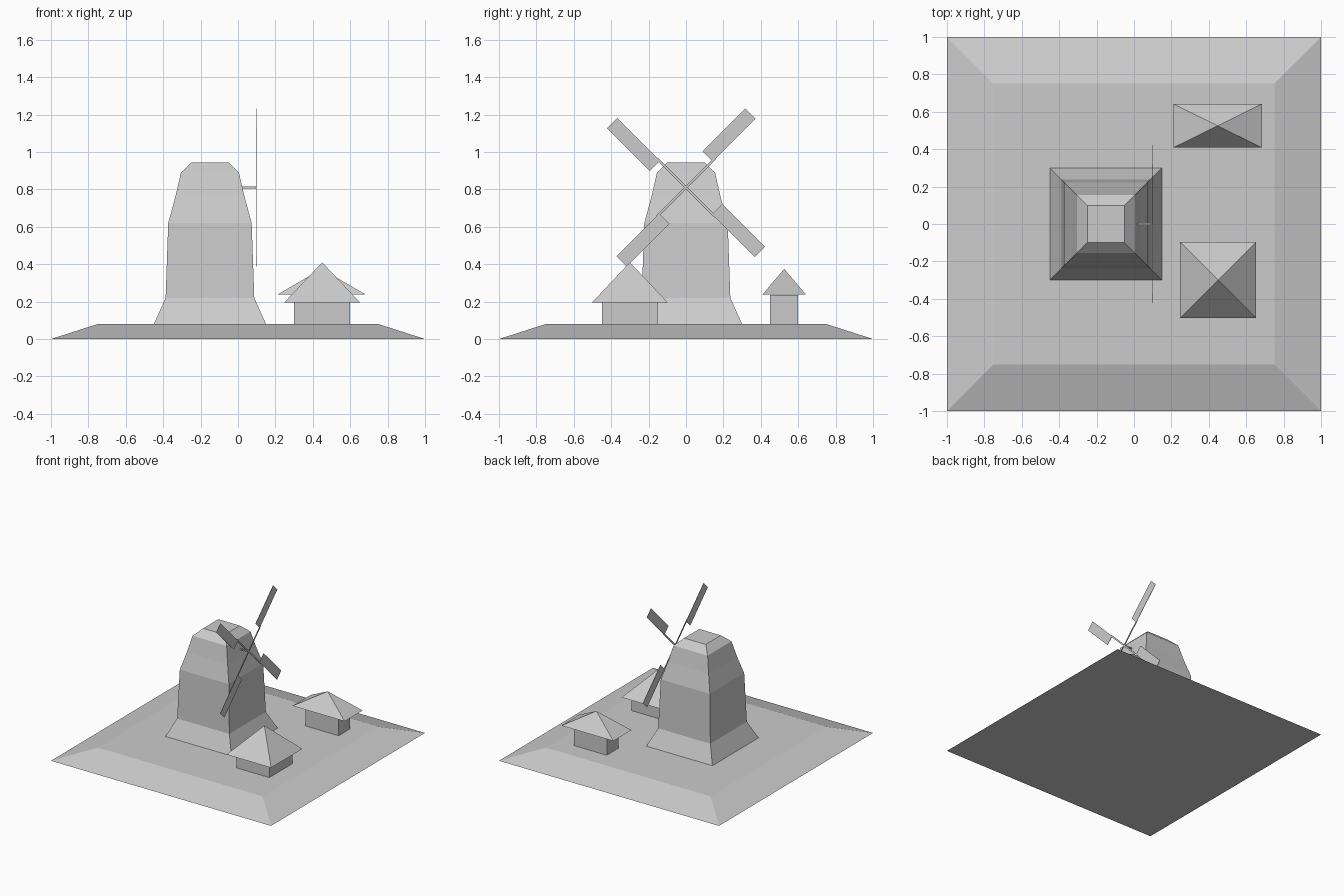
import bpy
import bmesh
from math import radians
from mathutils import Matrix

if "Cube" in bpy.data.objects:
    bpy.data.objects.remove(bpy.data.objects["Cube"])


def finish(name, bm):
    bmesh.ops.recalc_face_normals(bm, faces=bm.faces)
    mesh = bpy.data.meshes.new(name)
    bm.to_mesh(mesh)
    bm.free()
    obj = bpy.data.objects.new(name, mesh)
    bpy.context.collection.objects.link(obj)
    return obj


def stack(name, cx, cy, levels, apex=None):
    """Rectangular rings (z, half x, half y) skinned upward, capped flat or with a point."""
    bm = bmesh.new()
    rings = [[bm.verts.new((cx + sx * hx, cy + sy * hy, z))
              for sx, sy in ((-1, -1), (1, -1), (1, 1), (-1, 1))]
             for z, hx, hy in levels]
    bm.faces.new(rings[0][::-1])
    for a, b in zip(rings, rings[1:]):
        for i in range(4):
            j = (i + 1) % 4
            bm.faces.new((a[i], a[j], b[j], b[i]))
    if apex is None:
        bm.faces.new(rings[-1])
    else:
        tip = bm.verts.new((cx, cy, apex))
        for i in range(4):
            bm.faces.new((rings[-1][i], rings[-1][(i + 1) % 4], tip))
    return finish(name, bm)


def box(name, lo, hi, matrix=Matrix()):
    bm = bmesh.new()
    bmesh.ops.create_cube(bm, size=1)
    for v in bm.verts:
        v.co = [l + (c + 0.5) * (h - l) for c, l, h in zip(v.co, lo, hi)]
    bmesh.ops.transform(bm, matrix=matrix, verts=bm.verts)
    return finish(name, bm)


# Sloped ground slab
stack("ground_mound", 0, 0, [(0, 1, 1), (0.08, 0.75, 0.75)])

# Tapered mill tower with cap
tower = [(0.08, 0.30), (0.22, 0.237), (0.62, 0.223),
         (0.76, 0.185), (0.89, 0.155), (0.945, 0.098)]
stack("mill_tower", -0.15, 0, [(z, h, h) for z, h in tower])

# Two huts with overhanging pyramid roofs
box("front_hut_walls", (0.30, -0.45, 0.08), (0.60, -0.15, 0.195))
stack("front_hut_roof", 0.45, -0.30, [(0.195, 0.203, 0.203)], apex=0.41)
box("back_hut_walls", (0.30, 0.45, 0.08), (0.60, 0.60, 0.235))
stack("back_hut_roof", 0.447, 0.525, [(0.237, 0.237, 0.117)], apex=0.375)

# Sail axle
HUB = Matrix.Translation((0.097, 0, 0.81))
box("sail_axle", (-0.10, -0.005, -0.005), (0.002, 0.005, 0.005), HUB)

# Four spars, each with a sail panel set to one side
for k in range(4):
    turn = HUB @ Matrix.Rotation(radians(45 + 90 * k), 4, 'X')
    box(f"spar_{k + 1}", (-0.002, 0, -0.006), (0.002, 0.22, 0.006), turn)
    box(f"sail_{k + 1}", (-0.0015, 0.20, -0.002), (0.0015, 0.522, 0.074), turn)
